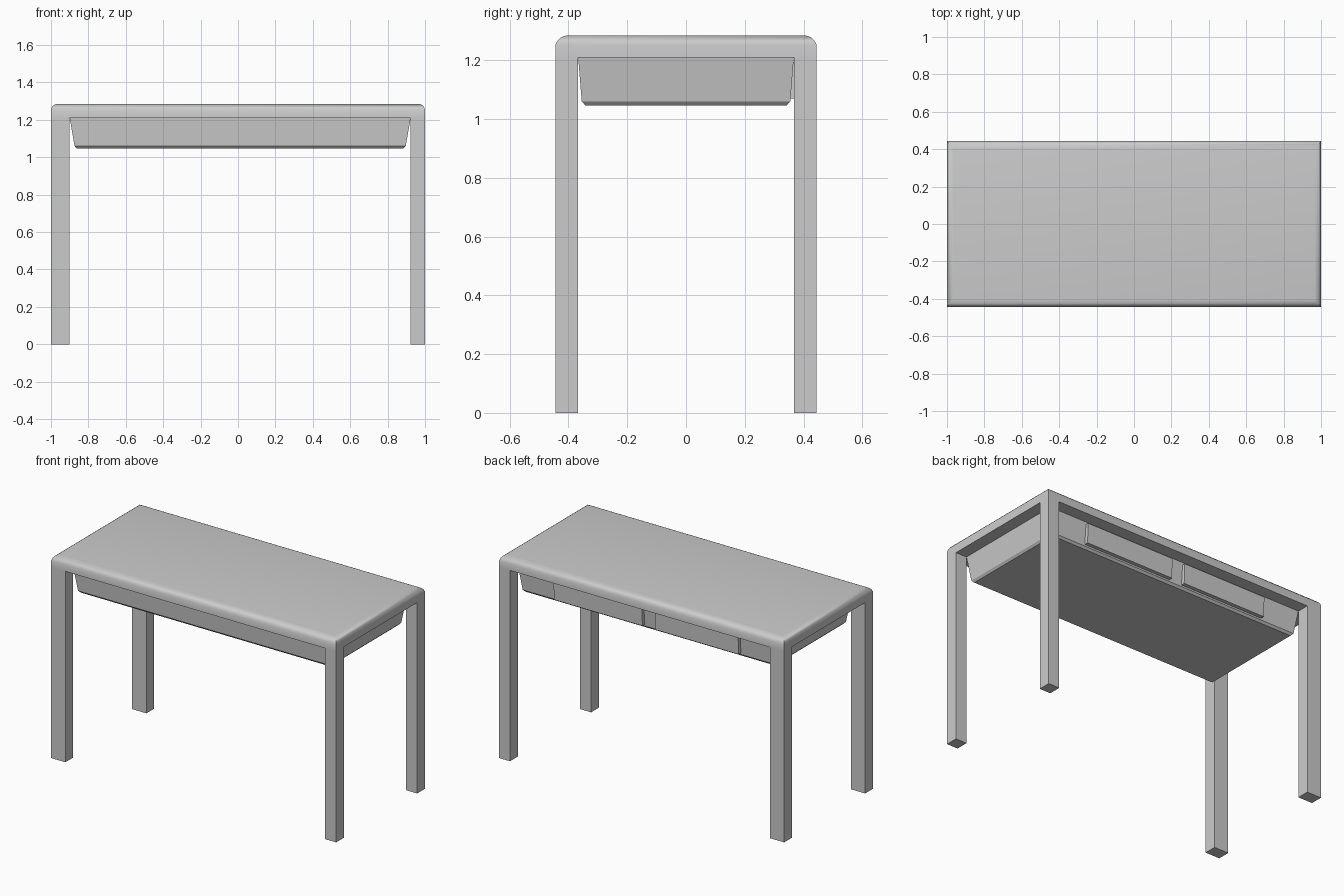
import bpy, bmesh, math

if "Cube" in bpy.data.objects:
    bpy.data.objects.remove(bpy.data.objects["Cube"])


def loft(name, rings, smooth=False):
    """Closed solid from stacked rectangles (x0, x1, y0, y1, z), bottom to top."""
    bm = bmesh.new()
    loops = []
    for x0, x1, y0, y1, z in rings:
        loops.append([bm.verts.new(p) for p in
                      ((x0, y0, z), (x1, y0, z), (x1, y1, z), (x0, y1, z))])
    for a, b in zip(loops, loops[1:]):
        for i in range(4):
            j = (i + 1) % 4
            bm.faces.new((a[i], a[j], b[j], b[i]))
    bm.faces.new(loops[0][::-1])
    bm.faces.new(loops[-1])
    mesh = bpy.data.meshes.new(name)
    bm.to_mesh(mesh)
    bm.free()
    obj = bpy.data.objects.new(name, mesh)
    bpy.context.collection.objects.link(obj)
    if smooth:
        bpy.ops.object.select_all(action='DESELECT')
        obj.select_set(True)
        bpy.context.view_layer.objects.active = obj
        bpy.ops.object.shade_smooth_by_angle(angle=math.radians(42))
    return obj


X, Y = 1.0, 0.445            # half size of the table top
LEFT_IN, RIGHT_IN, Y_IN = -0.90, 0.923, 0.367   # inner faces of the legs
UNDER = 1.21                 # underside of the table top

# Table top with a rounded upper rim: (z, x inset, y inset)
rim = [(UNDER, 0, 0), (1.252, 0, 0), (1.266, 0.004, 0.007),
       (1.277, 0.012, 0.018), (1.283, 0.022, 0.030), (1.285, 0.034, 0.042)]
loft("table_top", [(-X + dx, X - dx, -Y + dy, Y - dy, z) for z, dx, dy in rim], True)

# Four square legs, flush with the table edges
for row, y0, y1 in (("front", -Y, -Y_IN), ("back", Y_IN, Y)):
    for side, x0, x1 in (("left", -X, LEFT_IN), ("right", RIGHT_IN, X)):
        loft(f"{row}_{side}_leg", [(x0, x1, y0, y1, 0), (x0, x1, y0, y1, UNDER)])

# Tapered drawer case under the top, with a chamfered lower edge
case = [(1.047, 0.038, 0.024), (1.06, 0.026, 0.012), (UNDER, 0, 0)]
loft("drawer_case", [(LEFT_IN + dx, RIGHT_IN - dx, -Y_IN + dy, Y_IN - dy, z)
                     for z, dx, dy in case])

# Two raised drawer fronts on the back side
for name, x0, x1 in (("left_drawer", -0.635, -0.05), ("right_drawer", 0.04, 0.66)):
    loft(name, [(x0, x1, 0.33, 0.38, 1.07), (x0, x1, 0.33, 0.385, 1.195)])
